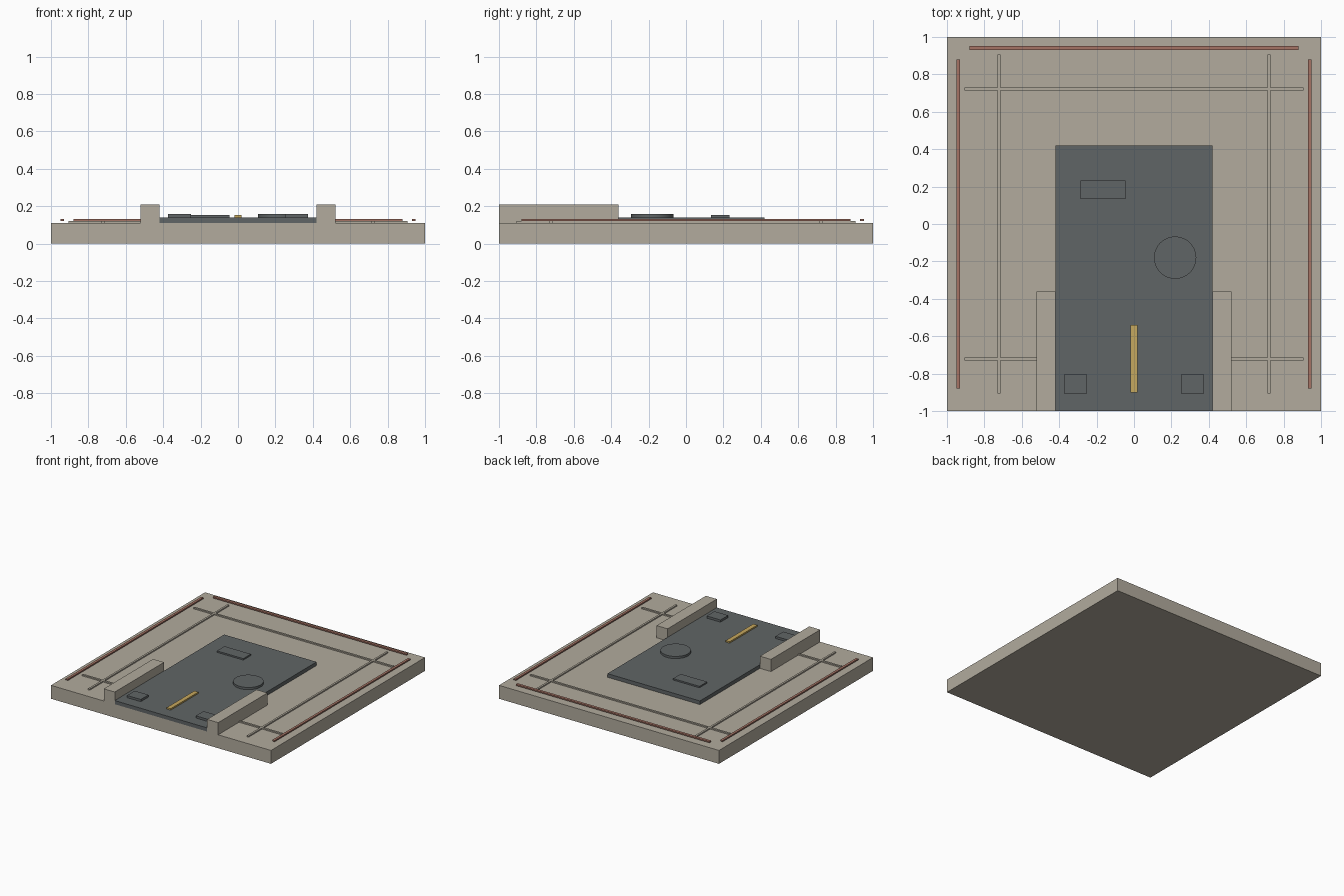
import bpy

if "Cube" in bpy.data.objects:
    bpy.data.objects.remove(bpy.data.objects["Cube"])


def material(name, srgb):
    m = bpy.data.materials.new(name)
    lin = [((c / 255 + 0.055) / 1.055) ** 2.4 for c in srgb]
    m.diffuse_color = (*lin, 1)
    m.use_nodes = True
    m.node_tree.nodes["Principled BSDF"].inputs["Base Color"].default_value = m.diffuse_color
    return m


stone = material("warm_stone", (178, 171, 157))
slate = material("dark_slate", (96, 101, 102))
red = material("brick_red", (166, 116, 101))
yellow = material("ochre_yellow", (198, 168, 94))


def box(name, x, y, z, mat):
    """Box from (min, max) ranges on each axis."""
    mid = [(a + b) / 2 for a, b in (x, y, z)]
    bpy.ops.mesh.primitive_cube_add(size=1, location=mid)
    ob = bpy.context.object
    ob.name = name
    ob.scale = [b - a for a, b in (x, y, z)]
    bpy.ops.object.transform_apply(location=False, rotation=False, scale=True)
    ob.data.materials.append(mat)
    return ob


BASE, SLAB = 0.11, 0.14

# Ground slab and the dark paving running in from the front edge
box("base_slab", (-1, 1), (-1, 1), (0, BASE), stone)
box("paving", (-0.42, 0.42), (-1, 0.42), (BASE, SLAB), slate)

# Features that repeat on both sides
for side, s in (("left", -1), ("right", 1)):
    def span(a, b):
        return tuple(sorted((s * a, s * b)))
    box(f"{side}_wall", span(0.42, 0.52), (-1, -0.36), (BASE, 0.21), stone)
    box(f"{side}_joint_strip", span(0.714, 0.73), (-0.905, 0.905), (BASE, 0.12), stone)
    box(f"{side}_border_strip", span(0.93, 0.95), (-0.88, 0.88), (0.122, 0.133), red)
    box(f"{side}_pad", span(0.25, 0.375), (-0.905, -0.805), (SLAB, 0.158), slate)

# Cross strips and rear border
for name, y in (("front", -0.722), ("rear", 0.722)):
    box(f"{name}_joint_strip", (-0.905, 0.905), (y - 0.008, y + 0.008), (BASE, 0.12), stone)
box("rear_border_strip", (-0.88, 0.88), (0.93, 0.952), (0.122, 0.133), red)

# Details on the paving
box("drain_plate", (-0.285, -0.045), (0.133, 0.232), (SLAB, 0.152), slate)
box("centre_marking", (-0.018, 0.018), (-0.9, -0.54), (SLAB, 0.152), yellow)

bpy.ops.mesh.primitive_cylinder_add(vertices=48, radius=0.113, depth=0.158 - SLAB,
                                    location=(0.22, -0.18, (0.158 + SLAB) / 2))
cover = bpy.context.object
cover.name = "round_cover"
cover.data.materials.append(slate)
bpy.ops.object.shade_smooth_by_angle()
